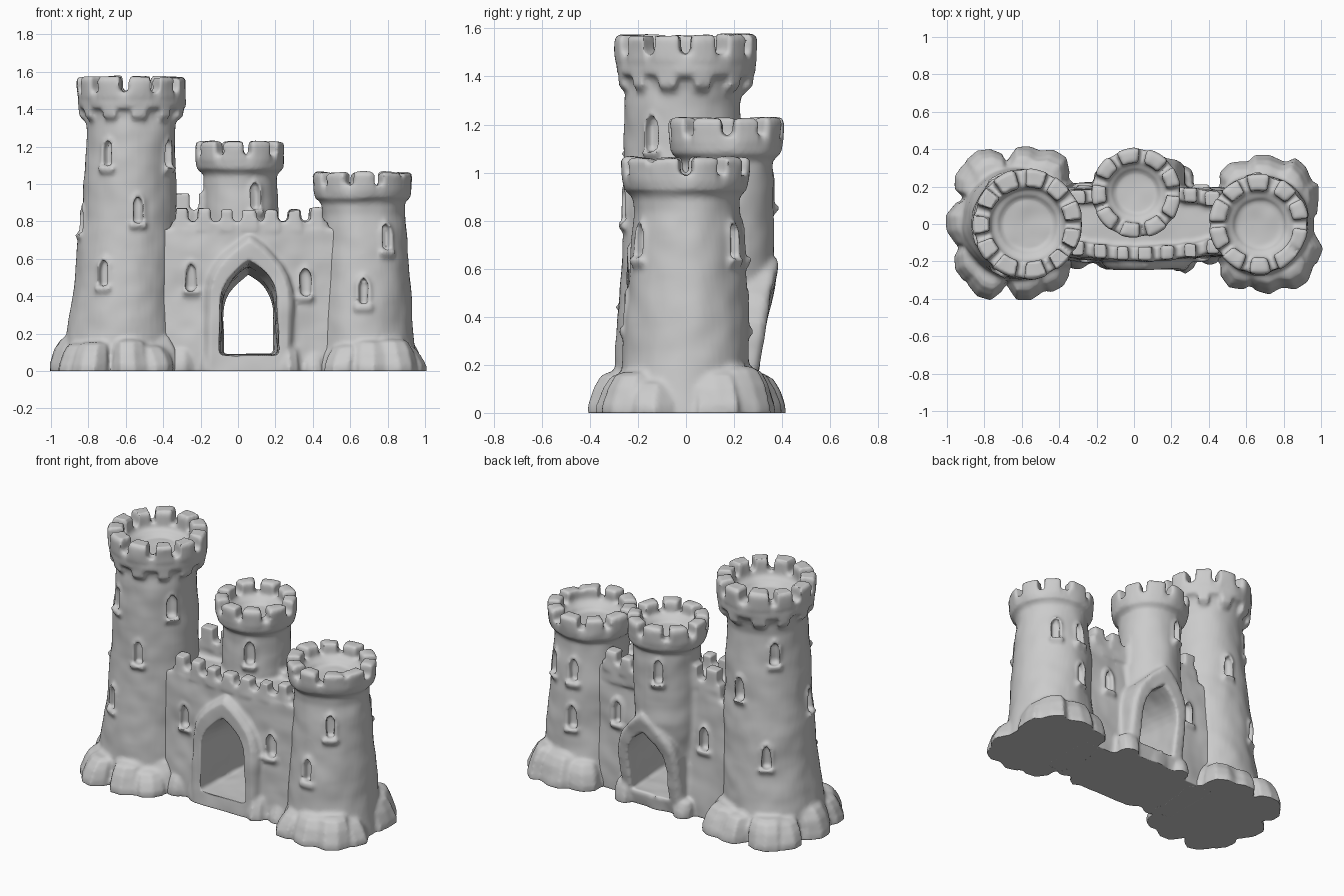
import bpy, bmesh, random
from math import sin, cos, pi, radians
from mathutils import Vector, Matrix, noise

if "Cube" in bpy.data.objects:
    bpy.data.objects.remove(bpy.data.objects["Cube"])

random.seed(4)
VOXEL = 0.011


def loft(bm, rings):
    """Closed solid through a list of equally long point rings."""
    vs = [[bm.verts.new(p) for p in ring] for ring in rings]
    n = len(vs[0])
    for a, b in zip(vs, vs[1:]):
        for i in range(n):
            bm.faces.new((a[i], a[(i + 1) % n], b[(i + 1) % n], b[i]))
    bm.faces.new(vs[0][::-1])
    bm.faces.new(vs[-1])


def circle(r, z, cx, cy, n=48):
    return [(cx + r * cos(2 * pi * i / n), cy + r * sin(2 * pi * i / n), z) for i in range(n)]


def sector(cx, cy, a, half, r_in, r_out, z):
    ts = [a + half * k / 2 for k in range(-2, 3)]
    return ([(cx + r_out * cos(t), cy + r_out * sin(t), z) for t in ts] +
            [(cx + r_in * cos(t), cy + r_in * sin(t), z) for t in reversed(ts)])


def arch(w, z0, spring, top, y, cx=0, lean=0):
    """Pointed arch outline in an xz plane."""
    right = [(w * (1 - t ** 2.5), spring + (top - spring) * t)
             for t in (0, .2, .4, .55, .7, .82, .92)]
    pts = [(-w, z0), (w, z0)] + right + [(0, top)] + [(-x, z) for x, z in reversed(right)]
    return [(cx + x, y + lean * z, z) for x, z in pts]


def box(x0, x1, y0, y1, z):
    return [(x0, y0, z), (x1, y0, z), (x1, y1, z), (x0, y1, z)]


def window(add, cut, x, y, z, angle):
    """Raised frame and sill, plus the slot cutter, facing outwards along angle."""
    m = Matrix.Translation((x, y, z)) @ Matrix.Rotation(angle + pi / 2, 4, 'Z')

    def put(bm, *rings):
        loft(bm, [[m @ Vector(p) for p in r] for r in rings])
    put(add, arch(.042, -.085, .03, .1, .04), arch(.042, -.085, .03, .1, .002),
        arch(.034, -.08, .03, .09, -.009))
    put(add, box(-.047, .047, -.03, .05, -.07), box(-.04, .04, -.016, .05, -.1))
    put(cut, arch(.026, -.068, .02, .08, .035), arch(.026, -.068, .02, .08, -.08))


def tower(add, cut, shaft, crown, windows):
    """Shaft rows are (radius, z, cx, cy); crown is ring, gap, top, floor heights etc."""
    zr, zg, zt, floor, R, Ri, n, corbels = crown
    cx, cy = shaft[-1][2:]
    rows = [(R * .98, zr), (R, zr + .02), (R, zg), (Ri, zg), (Ri * .97, floor + .035),
            (Ri * .78, floor + .02), (Ri * .72, floor), (.01, floor - .005)]
    loft(add, [circle(*s) for s in shaft] + [circle(r, z, cx, cy) for r, z in rows])
    for i in range(n):
        a = 2 * pi * (i + .5) / n + random.uniform(-.04, .04)
        h = pi / n * random.uniform(.64, .78)
        loft(add, [sector(cx, cy, a, h, Ri, R + .004, zg - .03),
                   sector(cx, cy, a, h, Ri, R + .008, zt - .015),
                   sector(cx, cy, a, h * .92, Ri + .008, R - .003, zt + .003)])
        if corbels:
            loft(add, [sector(cx, cy, a, h * .5, R * .7, R * .86, zr - .075),
                       sector(cx, cy, a, h * .68, R * .7, R * .97, zr - .045),
                       sector(cx, cy, a, h * .72, R * .7, R, zr + .03)])
    for deg, z in windows:
        for (r0, z0, x0, y0), (r1, z1, x1, y1) in zip(shaft, shaft[1:]):
            if z0 <= z < z1:
                t = (z - z0) / (z1 - z0)
                a = radians(deg)
                r = r0 + (r1 - r0) * t
                window(add, cut, x0 + (x1 - x0) * t + r * cos(a),
                       y0 + (y1 - y0) * t + r * sin(a), z, a)


def rock(bm, x, y, r, h, ox=0, oy=0):
    """Boulder leaning inwards by (ox, oy)."""
    jit = [random.uniform(.88, 1.08) for _ in range(9)]
    rows = [(1, -.02, 0), (1, .03, 0), (.95, h * .6, .4), (.84, h * .9, .8), (.6, h, 1)]
    loft(bm, [[(x + ox * s + r * f * jit[i] * cos(2 * pi * i / 9),
                y + oy * s + r * f * jit[i] * sin(2 * pi * i / 9), z) for i in range(9)]
              for f, z, s in rows])


def rock_base(bm, cx, cy, hx, hy, r, n, h):
    """Ring of boulders around a rounded-square plan."""
    for i in range(n):
        a = 2 * pi * (i + .5) / n
        c, s = cos(a), sin(a)
        x = hx * abs(c) ** .6 * (1 if c > 0 else -1)
        y = hy * abs(s) ** .6 * (1 if s > 0 else -1)
        rock(bm, cx + x, cy + y, r * random.uniform(.94, 1.08), h * random.uniform(.72, 1.1),
             -.05 * c, -.05 * s)


def to_object(name, bm):
    bmesh.ops.recalc_face_normals(bm, faces=bm.faces)
    me = bpy.data.meshes.new(name)
    bm.to_mesh(me)
    bm.free()
    ob = bpy.data.objects.new(name, me)
    bpy.context.collection.objects.link(ob)
    return ob


def sculpt(name, add, cut):
    """Fuse the parts, carve the openings, soften and roughen the surface."""
    ob, cutter = to_object(name, add), to_object(name + "_cutter", cut)
    cutter.hide_render = True

    def remesh():
        m = ob.modifiers.new("fuse", 'REMESH')
        m.mode = 'VOXEL'
        m.voxel_size = VOXEL
    remesh()
    b = ob.modifiers.new("carve", 'BOOLEAN')
    b.operation, b.solver, b.object = 'DIFFERENCE', 'EXACT', cutter
    remesh()
    s = ob.modifiers.new("soften", 'SMOOTH')
    s.factor, s.iterations = .5, 2
    me = bpy.data.meshes.new_from_object(ob.evaluated_get(bpy.context.evaluated_depsgraph_get()))
    ob.modifiers.clear()
    ob.data = me
    bpy.data.objects.remove(cutter)
    moved = [v.co + v.normal * (.012 * noise.noise(v.co * 4) + .004 * noise.noise(v.co * 11))
             for v in me.vertices]
    for v, p in zip(me.vertices, moved):
        v.co = (p.x, p.y, max(p.z, 0))
    me.polygons.foreach_set("use_smooth", [True] * len(me.polygons))
    me.update()


# tall left tower on its ring of boulders
add, cut = bmesh.new(), bmesh.new()
tower(add, cut,
      [(.32, -.02, -.63, 0), (.297, .2, -.62, 0), (.28, .4, -.61, 0), (.258, .8, -.585, 0),
       (.24, 1.28, -.57, -.015), (.243, 1.35, -.57, -.005), (.255, 1.39, -.57, 0)],
      (1.405, 1.49, 1.57, 1.43, .288, .2, 11, True),
      [(-120, 1.16), (-33, 1.16), (-79, .86), (-115, .52), (135, 1.16), (84, .92), (120, .52),
       (195, .8)])
rock_base(add, -.645, .005, .24, .315, .118, 11, .19)
sculpt("left_tower", add, cut)

# lower right tower
add, cut = bmesh.new(), bmesh.new()
tower(add, cut,
      [(.285, -.02, .68, 0), (.265, .2, .675, 0), (.245, .5, .67, .005), (.222, .84, .67, .005),
       (.225, .9, .67, 0)],
      (.925, .99, 1.06, .95, .259, .18, 10, False),
      [(-90, .42), (-58, .71), (57, .71), (98, .71), (98, .42)])
rock_base(add, .705, 0, .188, .265, .112, 10, .18)
sculpt("right_tower", add, cut)

# gatehouse: curtain wall, back tower, parapets and gate surrounds
add, cut = bmesh.new(), bmesh.new()


def plan(z, yf, yb):
    return [(-.45, yf + .03, z), (-.2, yf + .01, z), (.05, yf, z), (.3, yf + .015, z),
            (.55, yf + .04, z), (.55, yb - .03, z), (.05, yb, z), (-.45, yb, z)]


loft(add, [plan(-.02, -.22, .22), plan(.3, -.205, .21), plan(.76, -.195, .185)])


def parapet(x0, x1, n, line, zg, zt, t=.038):
    """Low wall along y = line(x) with n merlons."""
    xs = [x0 + (x1 - x0) * i / 8 for i in range(9)]
    loft(add, [[(x, line(x) - t, .68), (x, line(x) + t, .68),
                (x, line(x) + t, zg), (x, line(x) - t, zg)] for x in xs])
    w = (x1 - x0) / n
    for i in range(n):
        x = x0 + (i + .5) * w
        y, h = line(x), w * random.uniform(.29, .36)
        loft(add, [box(x - h, x + h, y - t - .006, y + t + .004, zg - .05),
                   box(x - h * .9, x + h * .9, y - t, y + t, zt + random.uniform(-.008, .008))])


parapet(-.36, .48, 7, lambda x: -.158 + .25 * (x - .03) ** 2, .80, .868)
parapet(-.37, -.1, 2, lambda x: .15 + .05 * (x + .2), .86, .945)
parapet(.12, .48, 3, lambda x: .165 - .13 * (x - .2), .80, .865)

tower(add, cut,
      [(.2, -.02, .02, .075), (.205, .3, .02, .105), (.203, .6, .014, .16),
       (.197, .98, .012, .168), (.197, 1.05, .012, .165)],
      (1.08, 1.15, 1.225, 1.11, .233, .162, 9, False), [(-66, .93), (108, .93)])

# pointed gate surrounds front and back, with the passage through them
loft(add, [arch(.235, -.02, .36, .725, 0, .06), arch(.235, -.02, .36, .725, -.215, .06),
           arch(.21, -.02, .36, .695, -.243, .06)])
loft(add, [arch(.215, -.02, .3, .65, 0, .055), arch(.215, -.02, .3, .65, .24, .055, .19),
           arch(.195, -.02, .3, .63, .264, .055, .19)])
loft(cut, [arch(.16, .088, .34, .61, -.36, .06), arch(.15, .088, .33, .575, -.1, .058),
           arch(.133, .088, .29, .52, .3, .055), arch(.133, .088, .29, .52, .5, .055)])

# wall windows and the stones at the foot of the gate
for x, y, z, a in ((-.25, -.188, .5, -90), (.36, -.18, .47, -90),
                   (-.27, .2, .5, 90), (.36, .187, .5, 90)):
    window(add, cut, x, y, z, radians(a))
for x, y, r, h in ((-.15, -.18, .065, .13), (.26, -.18, .08, .14), (-.16, .25, .06, .1),
                   (.26, .25, .07, .13), (.4, -.17, .06, .1), (-.3, -.17, .07, .12)):
    rock(add, x, y, r, h, 0, -.02 if y > 0 else .02)
sculpt("gatehouse", add, cut)
